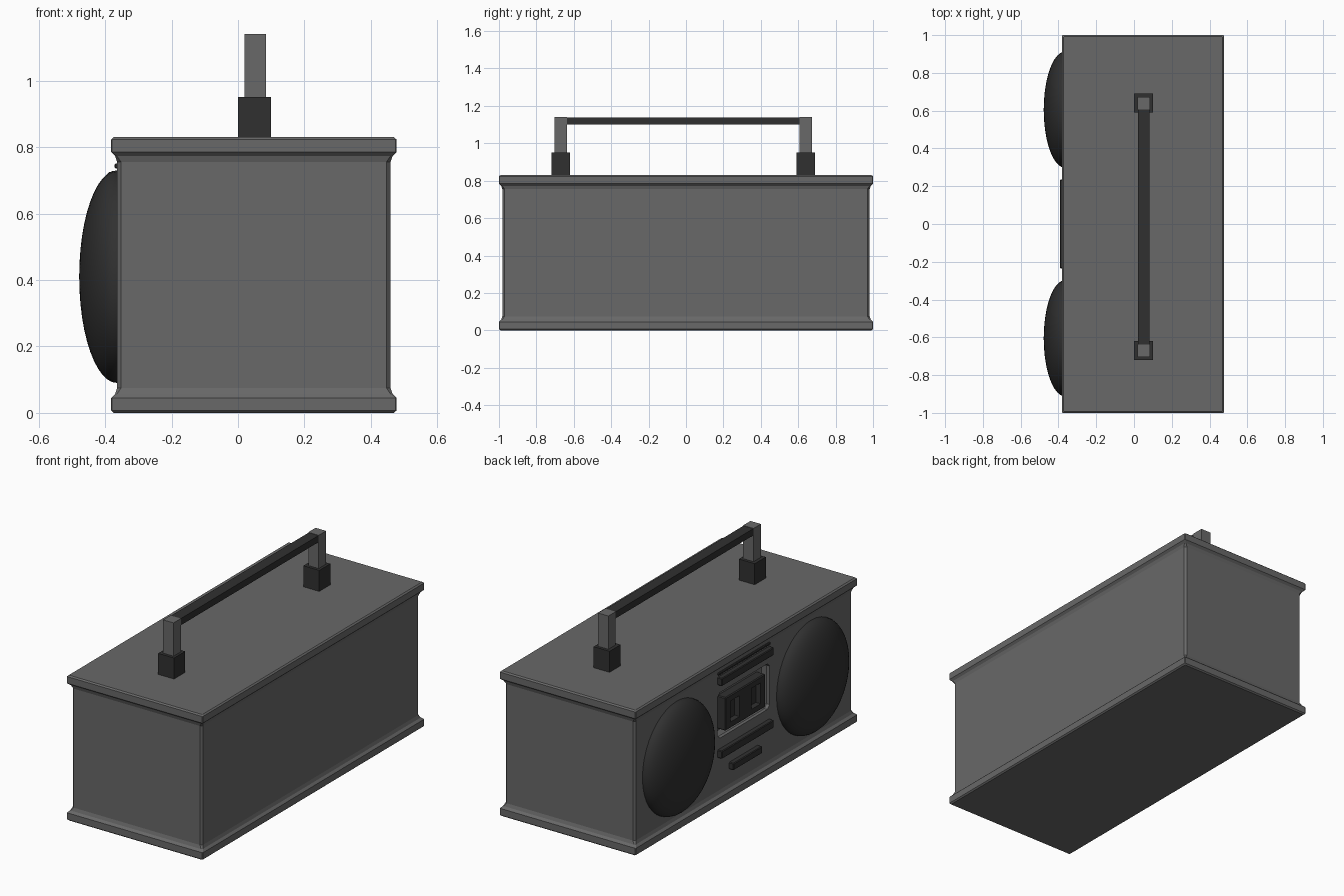
import bpy, bmesh, math

if "Cube" in bpy.data.objects:
    bpy.data.objects.remove(bpy.data.objects["Cube"])


def material(name, v):
    m = bpy.data.materials.new(name)
    m.diffuse_color = (v, v, v, 1)
    m.use_nodes = True
    m.node_tree.nodes["Principled BSDF"].inputs["Base Color"].default_value = m.diffuse_color
    return m


GREY, DARK = material("grey_shell", 0.14), material("dark_trim", 0.03)


def add(name, bm, mat):
    bmesh.ops.recalc_face_normals(bm, faces=bm.faces)
    me = bpy.data.meshes.new(name)
    bm.to_mesh(me)
    bm.free()
    ob = bpy.data.objects.new(name, me)
    bpy.context.collection.objects.link(ob)
    me.materials.append(mat)
    return ob


def box(name, x, y, z, mat, bevel=0):
    bm = bmesh.new()
    bmesh.ops.create_cube(bm, size=1)
    for v in bm.verts:
        v.co = [r[0] + (c + 0.5) * (r[1] - r[0]) for c, r in zip(v.co, (x, y, z))]
    if bevel:
        bmesh.ops.bevel(bm, geom=bm.edges[:], offset=bevel, segments=1, affect='EDGES')
    return add(name, bm, mat)


def cut(ob, cutter):
    mod = ob.modifiers.new("cut", 'BOOLEAN')
    mod.operation, mod.solver, mod.object = 'DIFFERENCE', 'EXACT', cutter
    cutter.hide_render = True
    cutter.hide_set(True)


# Case: stacked chamfered rectangles (height, inset from the flange, corner chamfer)
PROFILE = [(0, 0.008, 0.003), (0.007, 0, 0.003), (0.045, 0, 0.003), (0.057, 0.012, 0.006),
           (0.075, 0.018, 0.012), (0.755, 0.018, 0.012), (0.773, 0.012, 0.006),
           (0.785, 0, 0.003), (0.823, 0, 0.003), (0.83, 0.008, 0.003)]
bm = bmesh.new()
rings = []
for z, inset, c in PROFILE:
    x0, x1, y1 = -0.382 + inset, 0.477 - inset, 1 - inset
    pts = [(x0 + c, -y1), (x1 - c, -y1), (x1, -y1 + c), (x1, y1 - c),
           (x1 - c, y1), (x0 + c, y1), (x0, y1 - c), (x0, -y1 + c)]
    rings.append([bm.verts.new((x, y, z)) for x, y in pts])
for a, b in zip(rings, rings[1:]):
    for i in range(8):
        j = (i + 1) % 8
        bm.faces.new((a[i], a[j], b[j], b[i]))
bm.faces.new(rings[0])
bm.faces.new(rings[-1])
case = add("case", bm, GREY)

# Tape bay recess
cut(case, box("tape_bay_cutter", (-0.5, -0.325), (-0.235, 0.235), (0.37, 0.63), GREY, 0.02))

# Tape deck with two windows
deck = box("tape_deck", (-0.376, -0.32), (-0.18, 0.18), (0.40, 0.59), DARK, 0.005)
for side in (-1, 1):
    y = side * 0.095
    cut(deck, box("window_cutter", (-0.45, -0.345), (y - 0.042, y + 0.042), (0.435, 0.555), DARK))

# Control bars above and below the tape bay
for name, hw, z0, z1, x0 in (("upper_bar", 0.235, 0.68, 0.725, -0.392),
                             ("upper_strip", 0.235, 0.735, 0.75, -0.372),
                             ("lower_bar", 0.235, 0.265, 0.31, -0.392),
                             ("small_bar", 0.13, 0.16, 0.2, -0.392)):
    box(name, (x0, -0.35), (-hw, hw), (z0, z1), DARK, 0.004)

# Speaker domes: flattened half spheres
for name, y in (("left_speaker", 0.605), ("right_speaker", -0.605)):
    bm = bmesh.new()
    bmesh.ops.create_uvsphere(bm, u_segments=40, v_segments=24, radius=1)
    bmesh.ops.bisect_plane(bm, geom=bm.verts[:] + bm.edges[:] + bm.faces[:],
                           plane_co=(0, 0, -0.02), plane_no=(0, 0, -1), clear_outer=True)
    for v in bm.verts:
        a, b, h = v.co
        v.co = (-0.364 - h * 0.114, y + a * 0.308, 0.41 + b * 0.32)
    dome = add(name, bm, DARK)
    dome.data.shade_smooth()

# Handle: sockets, posts and grip
for name, y in (("back", 0.64), ("front", -0.67)):
    box(name + "_socket", (0, 0.1), (y - 0.05, y + 0.05), (0.825, 0.95), DARK)
    box(name + "_post", (0.019, 0.085), (y - 0.033, y + 0.033), (0.94, 1.14), GREY)
box("grip", (0.021, 0.083), (-0.65, 0.62), (1.1, 1.138), DARK)
